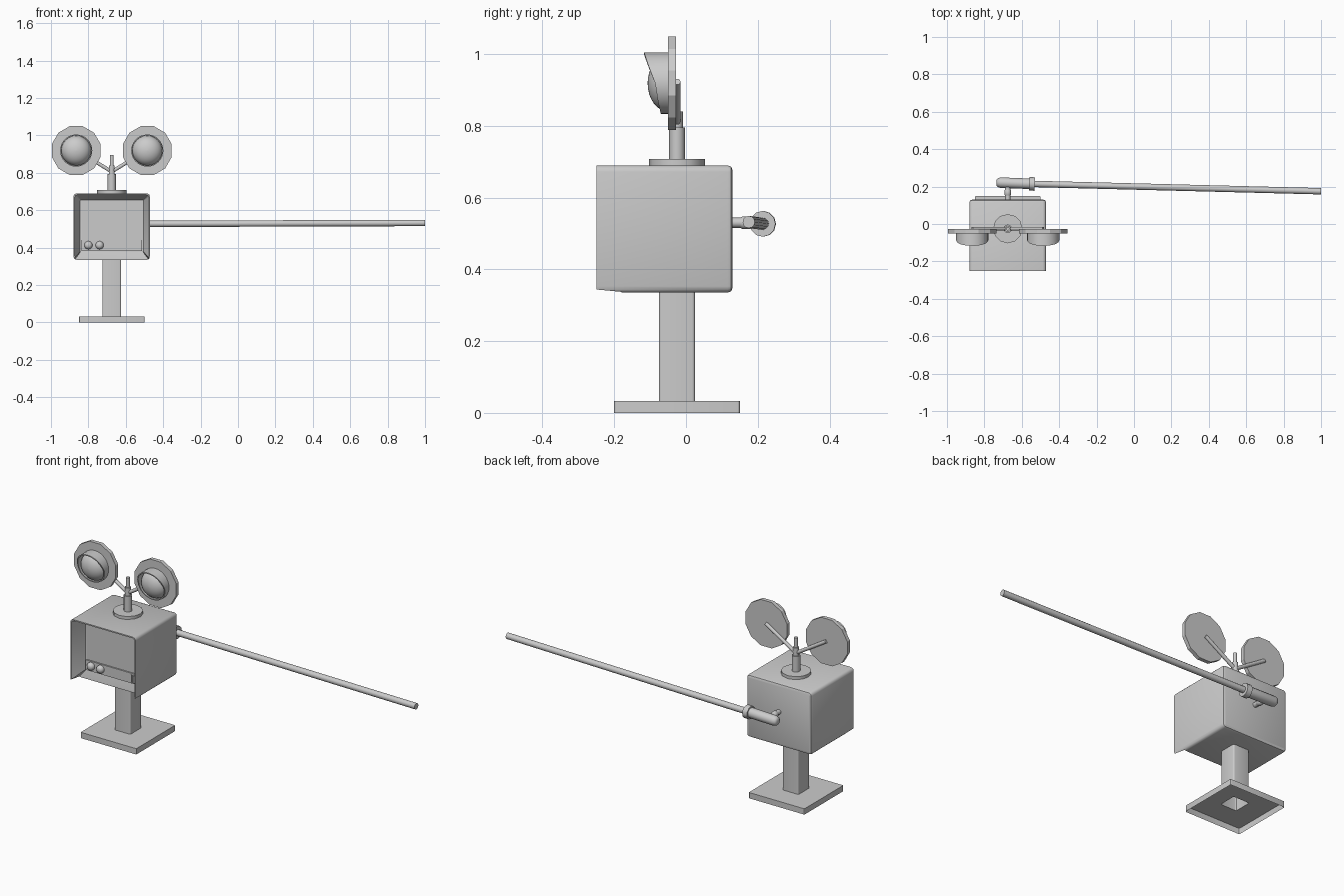
import bpy, bmesh, math
from mathutils import Vector

if "Cube" in bpy.data.objects:
    bpy.data.objects.remove(bpy.data.objects["Cube"])

CX, CY = -0.675, -0.025   # post axis


def finish(name, bm, smooth=None):
    bmesh.ops.recalc_face_normals(bm, faces=bm.faces)
    me = bpy.data.meshes.new(name)
    bm.to_mesh(me)
    bm.free()
    ob = bpy.data.objects.new(name, me)
    bpy.context.collection.objects.link(ob)
    if smooth:
        bpy.context.view_layer.objects.active = ob
        ob.select_set(True)
        bpy.ops.object.shade_smooth_by_angle(angle=math.radians(smooth))
        ob.select_set(False)
    return ob


def loft(name, rings, start=True, end=True, smooth=None):
    bm = bmesh.new()
    vs = [[bm.verts.new(p) for p in r] for r in rings]
    n = len(rings[0])
    for a, b in zip(vs, vs[1:]):
        for i in range(n):
            j = (i + 1) % n
            bm.faces.new((a[i], a[j], b[j], b[i]))
    if start:
        bm.faces.new(vs[0])
    if end:
        bm.faces.new(vs[-1])
    return finish(name, bm, smooth)


def tube(name, p, q, profile, sides=12, smooth=40, spin=0.0):
    """Turned part along p-q; profile is (fraction, radius) pairs."""
    p, q = Vector(p), Vector(q)
    d = q - p
    rot = d.to_track_quat('Z', 'Y')
    rings = []
    for t, r in profile:
        rings.append([p + d * t + rot @ Vector((r * math.cos(a), r * math.sin(a), 0))
                      for a in (2 * math.pi * i / sides + spin for i in range(sides))])
    return loft(name, rings, smooth=smooth)


def round_rect(u0, u1, v0, v1, r, seg=3):
    pts = []
    for cu, cv, a0 in ((u1 - r, v1 - r, 0), (u0 + r, v1 - r, 90),
                       (u0 + r, v0 + r, 180), (u1 - r, v0 + r, 270)):
        for i in range(seg + 1):
            a = math.radians(a0 + 90 * i / seg)
            pts.append((cu + r * math.cos(a), cv + r * math.sin(a)))
    return pts


def box(name, x0, x1, y0, y1, z0, z1):
    return loft(name, [[(x0, y, z0), (x1, y, z0), (x1, y, z1), (x0, y, z1)] for y in (y0, y1)])


# base plate and hollow post, open underneath
def plan(h, z, r):
    return [(u, v, z) for u, v in round_rect(CX - h, CX + h, CY - h, CY + h, r)]


loft("base_and_post", [plan(.175, 0, .006), plan(.175, .033, .006),
                       plan(.05, .033, .008), plan(.05, .34, .008)],
     start=False, end=False, smooth=30)

# cabinet: rounded back, hood around the front with a shorter bottom lip
X0, X1, Z0, Z1 = -.88, -.47, .335, .69


def section(y, inset, r, lip=None, vb=None):
    vb = inset if vb is None else vb
    pts = round_rect(X0 + inset, X1 - inset, Z0 + vb, Z1 - inset, r)
    return [(u, lip if lip and v < Z0 + vb + .2 * r else y, v) for u, v in pts]


loft("cabinet", [section(.13, .014, .006), section(.126, .004, .014),
                 section(.116, 0, .018), section(-.25, 0, .018, -.18),
                 section(-.25, .007, .013, -.18), section(-.165, .036, .004, vb=.042)],
     smooth=35)

# screen, control strip, knobs and slot
box("screen", -.836, -.512, -.168, -.16, .44, .646)
box("control_strip", -.836, -.512, -.176, -.16, .383, .44)
for i, x in enumerate((-.80, -.74)):
    tube(f"knob_{i}", (x, -.17, .413), (x, -.198, .413),
         [(0, .022), (.5, .022), (.85, .016), (1, .008)], 16)
for i, x in enumerate((-.543, -.528)):
    box(f"slot_bar_{i}", x - .004, x + .004, -.182, -.17, .39, .433)

# mast on top
for name, z0, z1, r in (("mast_foot", .685, .707, .078), ("mast", .70, .795, .022),
                        ("mast_collar", .79, .84, .016), ("mast_tip", .83, .895, .010)):
    tube(name, (CX, CY, z0), (CX, CY, z1), [(0, r), (1, r)], 12)


# pair of warning lamps
def visor(name, cx, cz):
    n, R, r = 32, .086, .080
    prof = ((-1, -.070), (-.6, -.078), (0, -.086), (.55, -.104), (1, -.117))

    def rim(s):
        for (s0, y0), (s1, y1) in zip(prof, prof[1:]):
            if s <= s1 + 1e-6:
                return y0 + (y1 - y0) * (s - s0) / (s1 - s0)
        return prof[-1][1]

    def ring(rad, front):
        return [(cx + rad * math.cos(a), rim(math.sin(a)) if front else -.045,
                 cz + rad * math.sin(a)) for a in (2 * math.pi * i / n for i in range(n))]
    loft(name, [ring(R, 0), ring(R, 1), ring(r, 1), ring(r, 0)],
         start=False, end=False, smooth=40)


LZ = .919
for side, s in (("left", -1), ("right", 1)):
    lx = CX + s * .19
    tube(f"lamp_disc_{side}", (lx, -.028, LZ), (lx, -.05, LZ),
         [(0, .135), (1, .135)], 12, smooth=None, spin=math.radians(15))
    visor(f"lamp_visor_{side}", lx, LZ)
    dome = [(math.sin(math.pi / 2 * i / 8), .079 * math.cos(math.pi / 2 * i / 8) + .0005)
            for i in range(9)]
    tube(f"lamp_lens_{side}", (lx, -.048, LZ), (lx, -.107, LZ), dome, 32)
    tube(f"lamp_arm_{side}", (CX, CY, .806), (lx, CY, LZ + .004), [(0, .01), (1, .01)], 10)

# barrier arm: pivot, socket sleeve with collar, long pole
tube("pivot_pin", (CX, .12, .53), (CX, .215, .53), [(0, .014), (1, .014)], 12)
tube("pivot_ring", (CX, .148, .53), (CX, .188, .53),
     [(0, .012), (.25, .018), (.75, .018), (1, .012)], 12)
tube("arm_sleeve", (-.735, .222, .526), (-.535, .214, .527),
     [(0, .015), (.03, .023), (.1, .028), (1, .028)], 12)
tube("sleeve_collar", (-.56, .215, .527), (-.53, .2135, .527), [(0, .036), (1, .036)], 12)
tube("barrier_pole", (-.55, .2145, .527), (1.0, .175, .532), [(0, .017), (1, .017)], 12)
